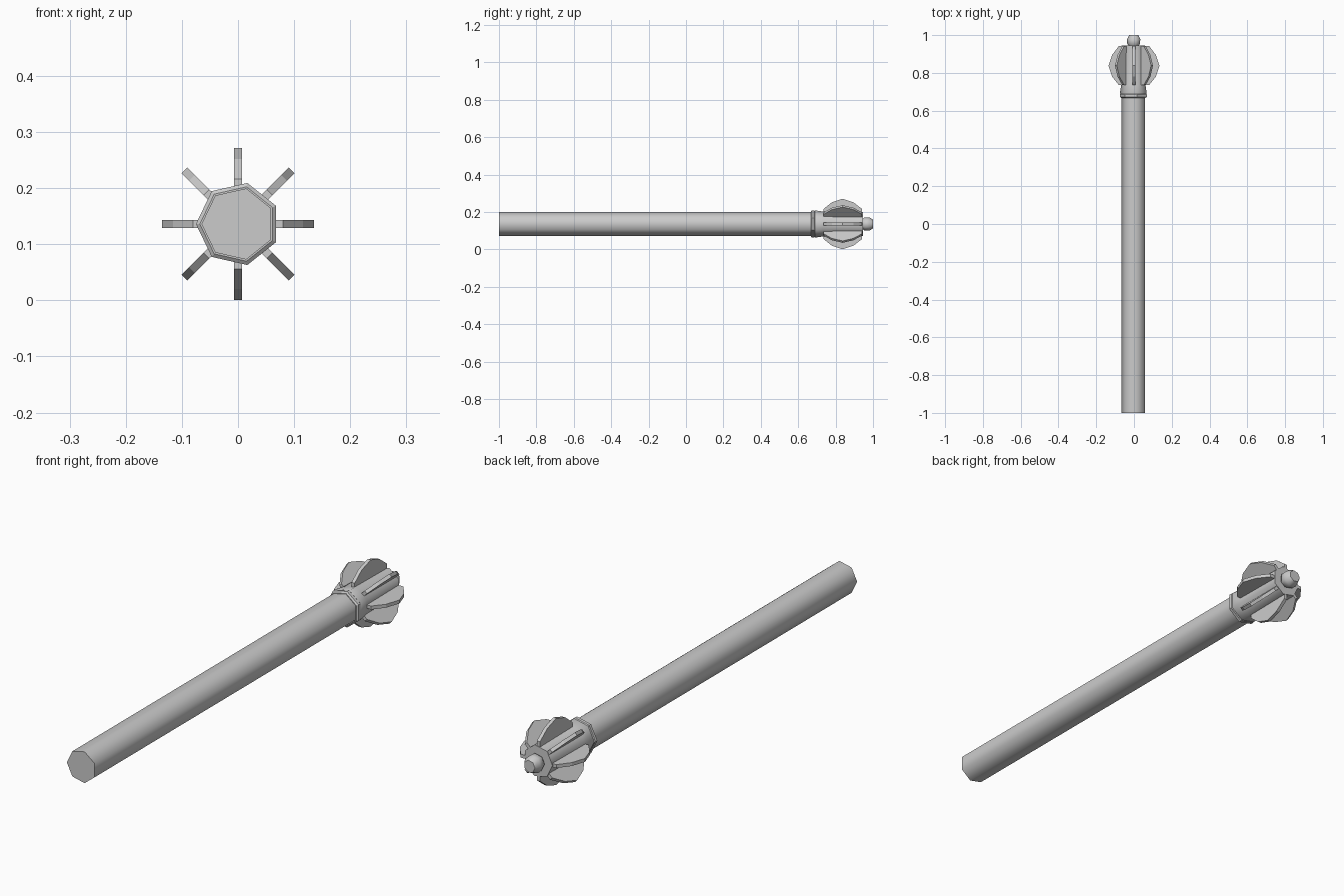
import bpy, math

if "Cube" in bpy.data.objects:
    bpy.data.objects.remove(bpy.data.objects["Cube"])

CZ = 0.136   # height of the mace axis


def finish(name, verts, faces, angle):
    mesh = bpy.data.meshes.new(name)
    mesh.from_pydata(verts, [], faces)
    mesh.update()
    obj = bpy.data.objects.new(name, mesh)
    bpy.context.collection.objects.link(obj)
    bpy.ops.object.select_all(action='DESELECT')
    obj.select_set(True)
    bpy.context.view_layer.objects.active = obj
    bpy.ops.object.mode_set(mode='EDIT')
    bpy.ops.mesh.select_all(action='SELECT')
    bpy.ops.mesh.normals_make_consistent(inside=False)
    bpy.ops.object.mode_set(mode='OBJECT')
    if angle:
        bpy.ops.object.shade_smooth_by_angle(angle=math.radians(angle))
    return obj


def turned(name, profile, angle=55, n=7):
    """Seven-sided solid along y from (y, radius) pairs, one corner at -x."""
    verts, faces = [], []
    for y, r in profile:
        for i in range(n):
            a = math.pi + math.tau * i / n
            verts.append((r * math.cos(a), y, CZ + r * math.sin(a)))
    for k in range(len(profile) - 1):
        for i in range(n):
            j = (i + 1) % n
            faces.append((k * n + i, k * n + j, (k + 1) * n + j, (k + 1) * n + i))
    faces.append(tuple(range(n)))
    faces.append(tuple(range((len(profile) - 1) * n, len(profile) * n)))
    return finish(name, verts, faces, angle)


def flange(name, angle):
    """Flat blade standing out from the head."""
    prof = [(0.735, 0.03), (0.735, 0.08), (0.78, 0.116), (0.838, 0.135),
            (0.895, 0.116), (0.942, 0.08), (0.942, 0.03)]
    n, verts = len(prof), []
    c, s = math.cos(angle), math.sin(angle)
    for t in (-0.007, 0.007):
        for y, r in prof:
            verts.append((r * c - t * s, y, CZ + r * s + t * c))
    faces = [tuple(range(n)), tuple(range(n, 2 * n))]
    faces += [(i, (i + 1) % n, (i + 1) % n + n, i + n) for i in range(n)]
    return finish(name, verts, faces, 0)


# Shaft
turned("shaft", [(-1.0, 0.065), (0.68, 0.065)])

# Collar ring and head core
turned("collar", [(0.668, 0.068), (0.673, 0.075), (0.685, 0.075), (0.69, 0.071)], 30)
turned("head_core", [(0.685, 0.071), (0.695, 0.074), (0.735, 0.068), (0.945, 0.065)])

# Eight flanges
for i in range(8):
    flange(f"flange_{i + 1}", math.tau * i / 8)

# End knob
turned("knob", [(0.94, 0.025), (0.955, 0.036), (0.978, 0.037), (1.0, 0.025)])
